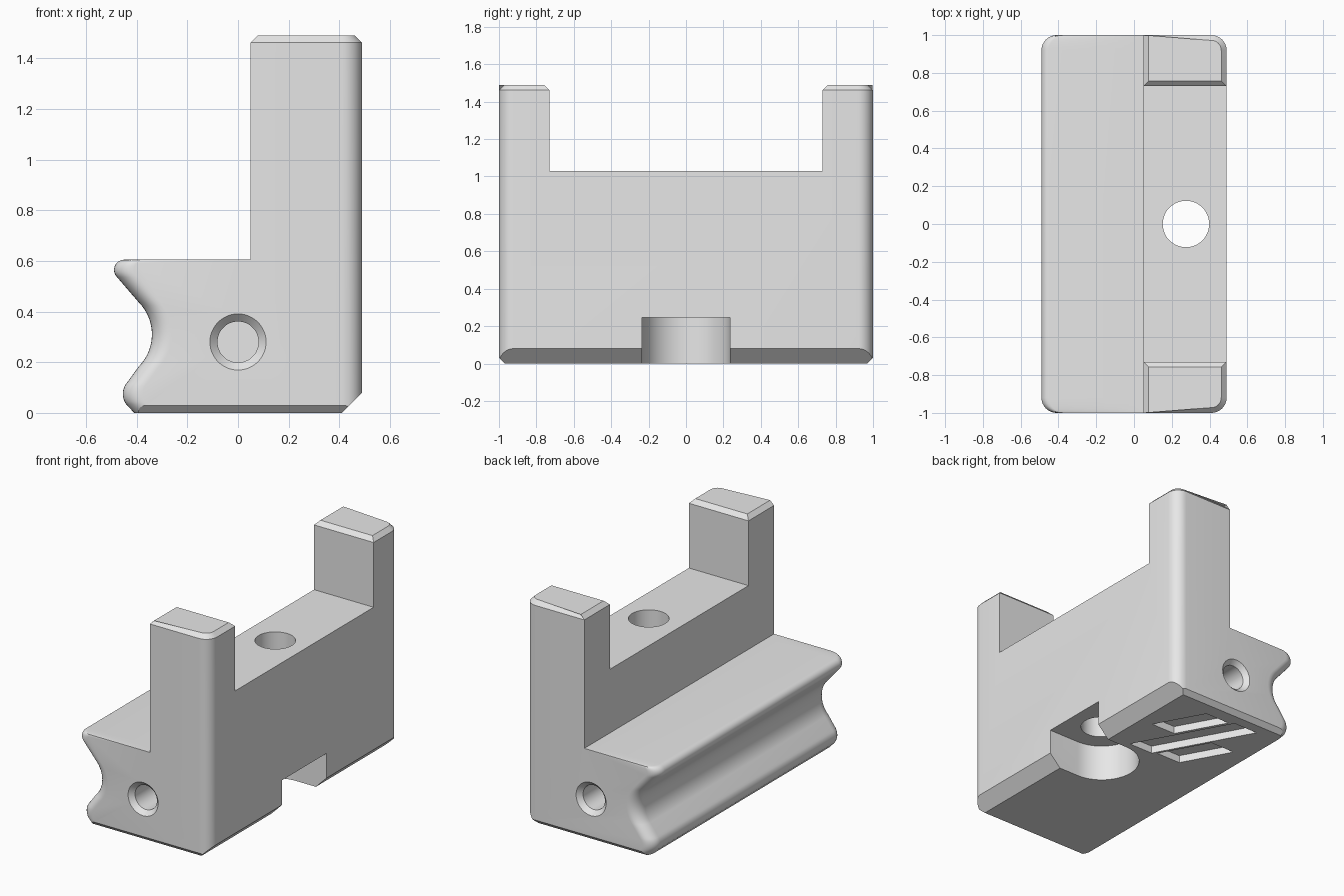
import bpy
import bmesh
from math import sin, cos, pi, radians, sqrt
from mathutils import Matrix, Vector

if "Cube" in bpy.data.objects:
    bpy.data.objects.remove(bpy.data.objects["Cube"], do_unlink=True)

grey = bpy.data.materials.new("plain_grey")
grey.use_nodes = True
grey.diffuse_color = (0.8, 0.8, 0.8, 1)
grey.node_tree.nodes["Principled BSDF"].inputs["Base Color"].default_value = (0.8, 0.8, 0.8, 1)


def add_object(name, bm):
    bmesh.ops.recalc_face_normals(bm, faces=bm.faces)
    mesh = bpy.data.meshes.new(name)
    bm.to_mesh(mesh)
    bm.free()
    obj = bpy.data.objects.new(name, mesh)
    bpy.context.collection.objects.link(obj)
    return obj


def loft(name, rings):
    """Closed solid through a list of equal-length loops."""
    bm = bmesh.new()
    loops = [[bm.verts.new(p) for p in ring] for ring in rings]
    n = len(loops[0])
    for a, b in zip(loops, loops[1:]):
        for i in range(n):
            j = (i + 1) % n
            bm.faces.new((a[i], a[j], b[j], b[i]))
    bm.faces.new(loops[0])
    bm.faces.new(loops[-1])
    return add_object(name, bm)


def prism(name, outline, z0, z1):
    return loft(name, [[(x, y, z) for x, y in outline] for z in (z0, z1)])


def box(name, center, size, axis="X", angle=0):
    bm = bmesh.new()
    matrix = Matrix.Translation(center) @ Matrix.Rotation(angle, 4, axis) @ Matrix.Diagonal((*size, 1))
    bmesh.ops.create_cube(bm, size=1, matrix=matrix)
    return add_object(name, bm)


def arc(cx, cy, r, start, end, steps):
    angles = [radians(start + (end - start) * i / steps) for i in range(steps + 1)]
    return [(cx + r * cos(a), cy + r * sin(a)) for a in angles]


# Side profile: lower lip, concave finger groove, upper lip, tall back
profile = [(-0.41, 0)]
profile += arc(-0.385, 0.075, 0.07, 215, 135, 8)
profile += arc(-0.52, 0.31, 0.18, -45, 45, 16)
profile += arc(-0.45, 0.565, 0.04, 225, 90, 8)
profile += [(0.05, 0.605), (0.05, 1.49), (0.49, 1.49), (0.49, 0)]

# Body with rounded vertical corners at both ends
radius = 0.08
stations = [(1 - radius + radius * sin(t), radius * (1 - cos(t)))
            for t in (i * pi / 16 for i in range(9))]
sections = [(-y, d) for y, d in reversed(stations)] + stations


def inset(x, d):
    return x + d if x < -0.3 else x - d if x > 0.4 else x


body = loft("bracket_body", [[(inset(x, d), y, z) for x, z in profile] for y, d in sections])

cutters = []

# Gap between the two uprights
cutters.append(box("upright_gap_cutter", (0.5, 0, 1.53), (1, 1.46, 1)))

# Bottom chamfers on the ends and along the tall side
half = 0.5 / sqrt(2)
for s in (-1, 1):
    cutters.append(box("end_chamfer_cutter", (0, s * (0.985 + half), 0.015 - half),
                       (3, 1, 1), "X", pi / 4))
cutters.append(box("side_chamfer_cutter", (0.45 + half, 0, 0.04 - half),
                   (1, 3, 1), "Y", pi / 4))

# Vertical bolt hole and the round-ended pocket beneath it
cutters.append(prism("bolt_hole_cutter", arc(0.275, 0, 0.123, 0, 352.5, 47), -0.5, 2))
pocket = arc(0.265, 0, 0.235, 90, 270, 32) + [(0.8, -0.235), (0.8, 0.235)]
cutters.append(prism("pocket_cutter", pocket, -0.5, 0.245))

# Countersunk blind holes in both ends
for s in (-1, 1):
    cutters.append(loft("end_hole_cutter", [
        [(x, s * y, z) for x, z in arc(0, 0.28, r, 0, 352.5, 47)]
        for r, y in ((0.141, 1.03), (0.081, 0.97), (0.081, 0.6))]))

# Three slanted grip grooves under one end
for x, y0, y1 in ((0.32, 0.56, 0.88), (0.27, 0.28, 0.9), (0.06, 0.3, 0.62)):
    slant = 0.55 * (y1 - y0)
    outline = [(x, y0), (x - slant, y1), (x - slant - 0.18, y1), (x - 0.18, y0)]
    cutters.append(prism("grip_groove_cutter", outline, -0.2, 0.05))

for cutter in cutters:
    mod = body.modifiers.new(cutter.name, "BOOLEAN")
    mod.operation = "DIFFERENCE"
    mod.solver = "EXACT"
    mod.object = cutter
    cutter.hide_render = True

# Bake the cuts, then remove the helpers
depsgraph = bpy.context.evaluated_depsgraph_get()
bm = bmesh.new()
bm.from_mesh(bpy.data.meshes.new_from_object(body.evaluated_get(depsgraph)))
body.modifiers.clear()
for cutter in cutters:
    bpy.data.objects.remove(cutter, do_unlink=True)

# Chamfer the tops of the uprights
rim = [e for e in bm.edges
       if all(v.co.z > 1.485 for v in e.verts) and len(e.link_faces) == 2
       and e.calc_face_angle(0) > 1]
bmesh.ops.bevel(bm, geom=rim, offset=0.028, segments=1, affect="EDGES", clamp_overlap=False)
bm.to_mesh(body.data)
bm.free()

body.data.materials.clear()
body.data.materials.append(grey)
for polygon in body.data.polygons:
    polygon.material_index = 0

bpy.ops.object.select_all(action="DESELECT")
body.select_set(True)
bpy.context.view_layer.objects.active = body
bpy.ops.object.shade_smooth_by_angle(angle=radians(25))
